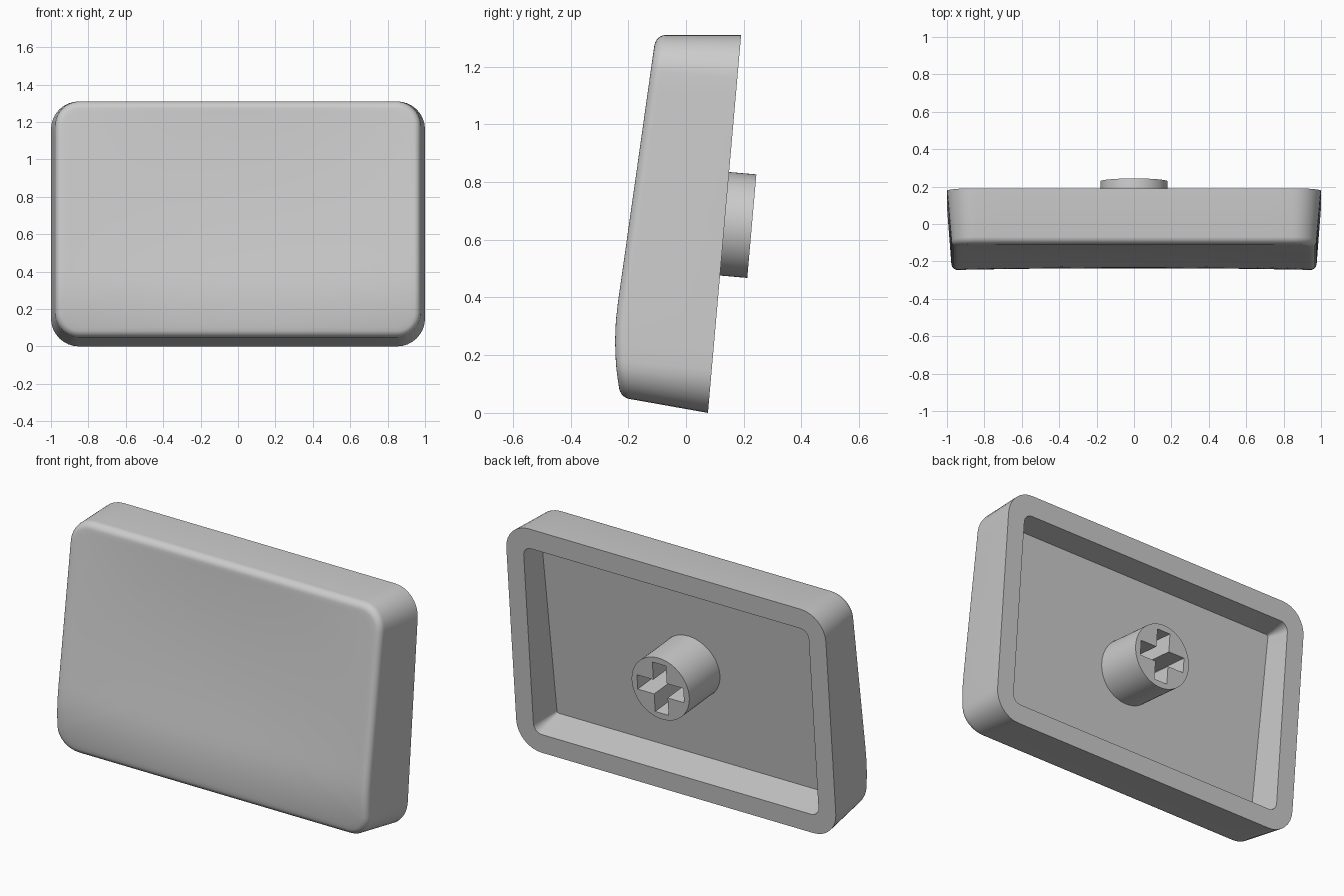
import bpy, bmesh, math
from mathutils import Matrix, Vector

if "Cube" in bpy.data.objects:
    bpy.data.objects.remove(bpy.data.objects["Cube"])

TILT = 0.115 / 1.31          # slope of the open back plane
N_CORNER, N_SIDE = 8, 14

plastic = bpy.data.materials.new("grey plastic")
plastic.diffuse_color = (0.6, 0.6, 0.6, 1)
plastic.use_nodes = True
plastic.node_tree.nodes["Principled BSDF"].inputs["Base Color"].default_value = plastic.diffuse_color


def back(z):
    return 0.076 + TILT * z


def front(x, z):
    # straight slope, curling back near the bottom, with a shallow bowl
    y = -0.241 + 0.142 * (z - 0.35)
    if z < 0.38:
        y += 0.54 * (0.38 - z) ** 2
    bowl = max(0, 1 - ((z - 0.69) / 0.6) ** 2)
    return y + 0.025 * max(0, 1 - (x / 0.95) ** 2) * bowl


def floor(z):
    return back(z) - 0.212 + 0.062 * z / 1.31


def outline(hx, z0, z1, r):
    # rounded rectangle with evenly divided straight sides
    corners = [(hx - r, z1 - r), (r - hx, z1 - r), (r - hx, z0 + r), (hx - r, z0 + r)]
    arcs = []
    for k, (cx, cz) in enumerate(corners):
        angles = [math.pi / 2 * (k + i / N_CORNER) for i in range(N_CORNER + 1)]
        arcs.append([(cx + r * math.cos(a), cz + r * math.sin(a)) for a in angles])
    pts = []
    for k in range(4):
        pts += arcs[k]
        a, b = Vector(arcs[k][-1]), Vector(arcs[(k + 1) % 4][0])
        pts += [tuple(a.lerp(b, i / N_SIDE)) for i in range(1, N_SIDE)]
    return pts


def finish(name, bm):
    bmesh.ops.recalc_face_normals(bm, faces=bm.faces)
    me = bpy.data.meshes.new(name)
    bm.to_mesh(me)
    bm.free()
    me.materials.append(plastic)
    ob = bpy.data.objects.new(name, me)
    bpy.context.collection.objects.link(ob)
    return ob


def smooth(ob):
    bpy.ops.object.select_all(action='DESELECT')
    bpy.context.view_layer.objects.active = ob
    ob.select_set(True)
    bpy.ops.object.shade_smooth_by_angle(angle=math.radians(30))


# Cap shell: rings from the cavity floor, over the rim, round to the front face
rings = []
inner_floor = outline(0.888, 0.142, 1.193, 0.012)
inner_rim = outline(0.892, 0.108, 1.195, 0.05)
rings.append([(x, floor(z), z) for x, z in inner_floor])
rings.append([(x, back(z), z) for x, z in inner_rim])
rings.append([(x, back(z), z) for x, z in outline(1, 0, 1.31, 0.15)])
FILLET = 0.036
for i in range(7):
    a = math.pi / 2 * i / 6
    inset = FILLET * (1 - math.cos(a))
    edge = outline(0.977 - inset, 0.047 + inset, 1.31 - inset, 0.13 - inset)
    rings.append([(x, front(x, z) + FILLET * (1 - math.sin(a)), z) for x, z in edge])
CZ = 0.68
for s in [0.97, 0.93, 0.88, 0.82, 0.75, 0.67, 0.58, 0.48, 0.37, 0.25, 0.12]:
    pts = [(x * s, CZ + (z - CZ) * s) for x, z in edge]
    rings.append([(x, front(x, z), z) for x, z in pts])

bm = bmesh.new()
loops = [[bm.verts.new(p) for p in ring] for ring in rings]
n = len(loops[0])
for a, b in zip(loops, loops[1:]):
    for i in range(n):
        j = (i + 1) % n
        bm.faces.new((a[i], a[j], b[j], b[i]))
bm.faces.new(loops[0])
centre = bm.verts.new((0, front(0, CZ), CZ))
for i in range(n):
    bm.faces.new((loops[-1][i], loops[-1][(i + 1) % n], centre))
smooth(finish("cap_shell", bm))

# Stem: cylinder square to the back plane with a cross-shaped socket
axis = Vector((0, 1, -TILT)).normalized()
tip = Vector((0, 0.228, 0.647))
LENGTH = 0.28
frame = Matrix.Translation(tip) @ Matrix.Rotation(-math.pi / 2 - math.atan(TILT), 4, 'X')

bm = bmesh.new()
bmesh.ops.create_cone(bm, cap_ends=True, segments=64, radius1=0.18, radius2=0.18, depth=LENGTH,
                      matrix=frame @ Matrix.Translation((0, 0, -LENGTH / 2)))
stem = finish("stem", bm)

bm = bmesh.new()
L, T = 0.145, 0.042
cross = [(T, L), (-T, L), (-T, T), (-L, T), (-L, -T), (-T, -T),
         (-T, -L), (T, -L), (T, -T), (L, -T), (L, T), (T, T)]
face = bm.faces.new([bm.verts.new(frame @ Vector((x, y, -0.26))) for x, y in cross])
ext = bmesh.ops.extrude_face_region(bm, geom=[face])
bmesh.ops.translate(bm, vec=axis * 0.35, verts=[v for v in ext["geom"] if isinstance(v, bmesh.types.BMVert)])
cutter = finish("socket_cutter", bm)
cutter.hide_render = True

cut = stem.modifiers.new("socket", 'BOOLEAN')
cut.operation, cut.object, cut.solver = 'DIFFERENCE', cutter, 'EXACT'
bpy.context.view_layer.objects.active = stem
bpy.ops.object.modifier_apply(modifier=cut.name)
bpy.data.objects.remove(cutter)
smooth(stem)
